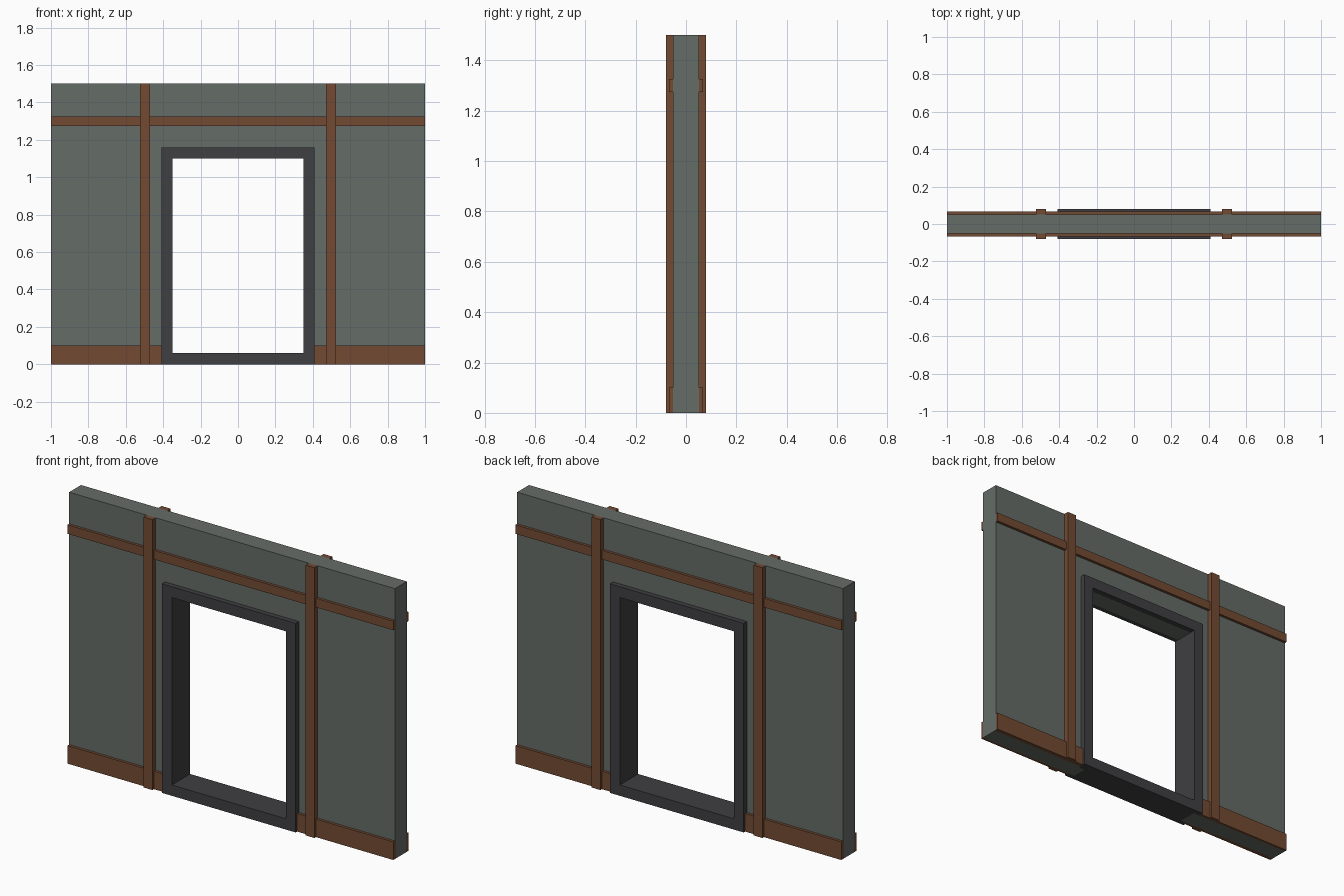
import bpy, bmesh

if "Cube" in bpy.data.objects:
    bpy.data.objects.remove(bpy.data.objects["Cube"])


def material(name, rgb):
    m = bpy.data.materials.new(name)
    m.diffuse_color = (*rgb, 1)
    m.use_nodes = True
    m.node_tree.nodes["Principled BSDF"].inputs["Base Color"].default_value = m.diffuse_color
    return m


PLASTER = material("plaster", (0.13, 0.15, 0.135))
TIMBER = material("timber", (0.17, 0.07, 0.033))
FRAME = material("dark_frame", (0.05, 0.05, 0.054))


def finish(name, bm, mat):
    bmesh.ops.recalc_face_normals(bm, faces=bm.faces)
    me = bpy.data.meshes.new(name)
    bm.to_mesh(me)
    bm.free()
    me.materials.append(mat)
    ob = bpy.data.objects.new(name, me)
    bpy.context.collection.objects.link(ob)


def extrude_profile(name, pts, y0, y1, mat):
    """Extrude an (x, z) outline along y."""
    bm = bmesh.new()
    face = bm.faces.new([bm.verts.new((x, y0, z)) for x, z in pts])
    ext = bmesh.ops.extrude_face_region(bm, geom=[face])
    verts = [v for v in ext["geom"] if isinstance(v, bmesh.types.BMVert)]
    bmesh.ops.translate(bm, vec=(0, y1 - y0, 0), verts=verts)
    finish(name, bm, mat)


def box(name, x0, x1, y0, y1, z0, z1, mat):
    extrude_profile(name, [(x0, z0), (x1, z0), (x1, z1), (x0, z1)], y0, y1, mat)


# Wall with doorway
extrude_profile("wall", [(-1, 0), (-0.37, 0), (-0.37, 1.099), (0.37, 1.099),
                         (0.37, 0), (1, 0), (1, 1.5), (-1, 1.5)],
                -0.052, 0.052, PLASTER)

# Door frame, running through the wall: one closed ring
bm = bmesh.new()
outer = [(-0.41, 0), (0.41, 0), (0.41, 1.16), (-0.41, 1.16)]
inner = [(-0.35, 0.06), (0.35, 0.06), (0.35, 1.1), (-0.35, 1.1)]
loops = [[bm.verts.new((x, y, z)) for x, z in ring]
         for ring, y in ((outer, -0.08), (outer, 0.08), (inner, 0.08), (inner, -0.08))]
for a, b in zip(loops, loops[1:] + loops[:1]):
    for i in range(4):
        j = (i + 1) % 4
        bm.faces.new((a[i], a[j], b[j], b[i]))
finish("door_frame", bm, FRAME)

# Timber trim on both faces
for side, s in (("front", -1), ("back", 1)):
    rail_y = sorted((s * 0.045, s * 0.067))
    post_y = sorted((s * 0.045, s * 0.08))
    box(f"{side}_rail", -1, 1, *rail_y, 1.275, 1.325, TIMBER)
    for hand, h in (("left", -1), ("right", 1)):
        box(f"{side}_{hand}_post", *sorted((h * 0.47, h * 0.525)), *post_y, 0, 1.5, TIMBER)
        box(f"{side}_{hand}_baseboard", *sorted((h * 0.4, h * 1.0)), *rail_y, 0, 0.1, TIMBER)
